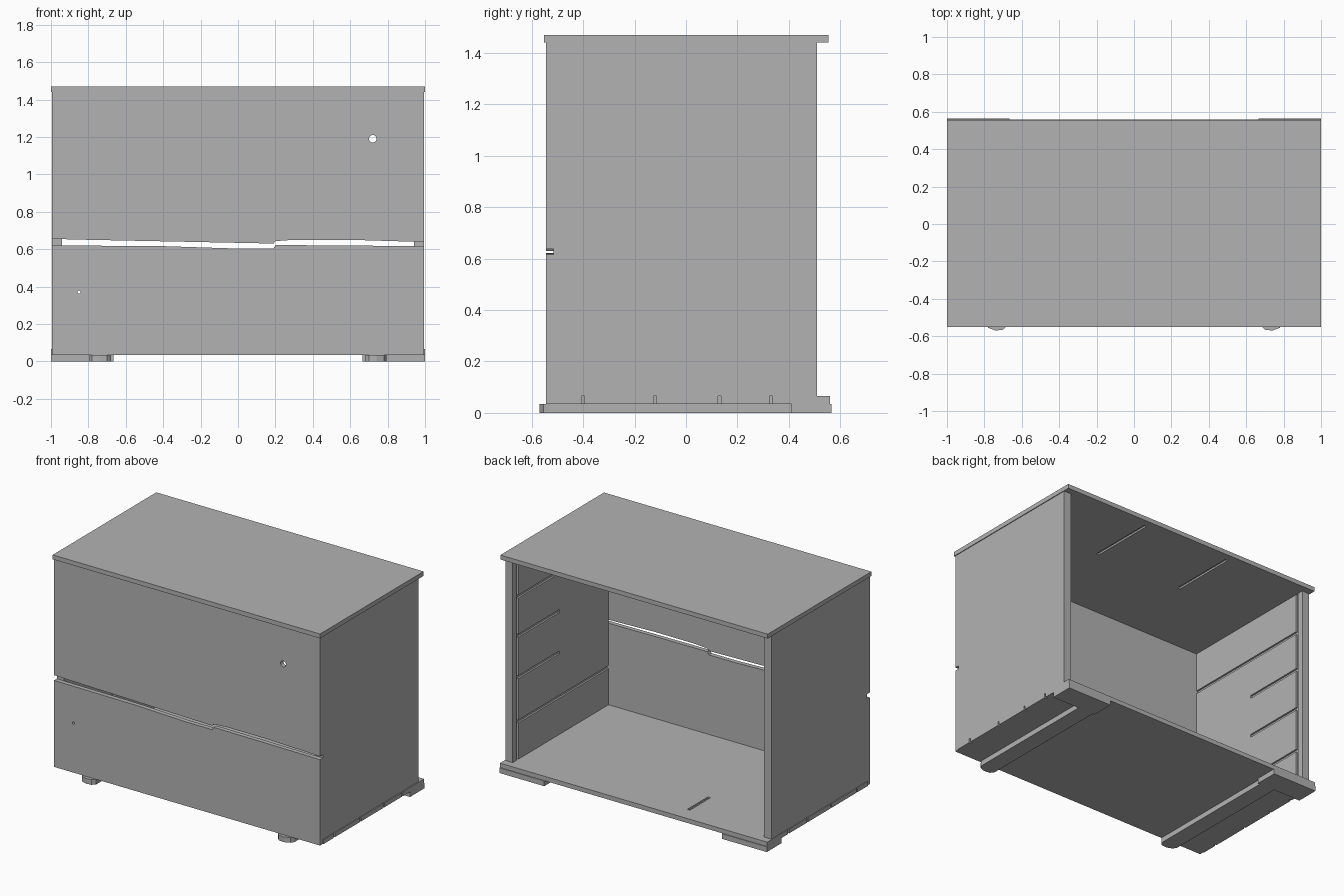
import bpy, bmesh, math
from mathutils import Matrix, Vector

cube = bpy.data.objects.get("Cube")
if cube:
    bpy.data.objects.remove(cube, do_unlink=True)

grey = bpy.data.materials.new("plain_grey")
grey.use_nodes = True
COLOUR = (0.45, 0.45, 0.45, 1)
grey.diffuse_color = COLOUR
grey.node_tree.nodes["Principled BSDF"].inputs["Base Color"].default_value = COLOUR


def finish(name, bm):
    bmesh.ops.recalc_face_normals(bm, faces=bm.faces)
    mesh = bpy.data.meshes.new(name)
    bm.to_mesh(mesh)
    bm.free()
    mesh.materials.append(grey)
    obj = bpy.data.objects.new(name, mesh)
    bpy.context.collection.objects.link(obj)
    return obj


def add_box(bm, x, y, z):
    size = Vector((x[1] - x[0], y[1] - y[0], z[1] - z[0]))
    centre = Vector((sum(x), sum(y), sum(z))) / 2
    matrix = Matrix.Translation(centre) @ Matrix.Diagonal(size).to_4x4()
    bmesh.ops.create_cube(bm, size=1, matrix=matrix)


def box(name, x, y, z):
    bm = bmesh.new()
    add_box(bm, x, y, z)
    return finish(name, bm)


def extrude(name, outline, to_point, offset):
    bm = bmesh.new()
    face = bm.faces.new([bm.verts.new(to_point(a, b)) for a, b in outline])
    out = bmesh.ops.extrude_face_region(bm, geom=[face])
    verts = [v for v in out["geom"] if isinstance(v, bmesh.types.BMVert)]
    bmesh.ops.translate(bm, vec=offset, verts=verts)
    return finish(name, bm)


def cut(obj, boxes=(), holes=()):
    """Carve grooves and round front-to-back holes out of a panel."""
    for spec in list(boxes) + list(holes):
        bm = bmesh.new()
        if spec in holes:
            x, z, radius = spec
            matrix = Matrix.Translation((x, FRONT, z)) @ Matrix.Rotation(math.pi / 2, 4, 'X')
            bmesh.ops.create_cone(bm, cap_ends=True, segments=24, radius1=radius,
                                  radius2=radius, depth=0.2, matrix=matrix)
        else:
            add_box(bm, *spec)
        cutter = finish("cutter", bm)
        cutter.hide_render = True
        mod = obj.modifiers.new("cut", 'BOOLEAN')
        mod.operation = 'DIFFERENCE'
        mod.solver = 'EXACT'
        mod.object = cutter
        bpy.context.view_layer.objects.active = obj
        bpy.ops.object.modifier_apply(modifier=mod.name)
        bpy.data.objects.remove(cutter, do_unlink=True)


FRONT, BACK = -0.545, 0.51
INNER, OUTER = 0.94, 0.995
PANEL_BACK = -0.515
FLOOR, CEILING, TOP = 0.065, 1.44, 1.47

# Top board with two shallow grooves underneath
top = box("top_board", (-1, 1), (-0.552, 0.555), (CEILING, TOP))
cut(top, [((s * 0.33 - 0.01, s * 0.33 + 0.01), (0.04, 0.5), (CEILING - 0.02, CEILING + 0.012))
          for s in (-1, 1)])

# Base board with a floor slot and small edge notches
base = box("base_board", (-1, 1), (PANEL_BACK, 0.56), (0.035, FLOOR))
notches = [((s * 0.992 - 0.01, s * 0.992 + 0.01), (y - 0.006, y + 0.006), (0.02, 0.08))
           for s in (-1, 1) for y in (-0.4, -0.12, 0.13, 0.33)]
cut(base, notches + [((-0.345, -0.325), (0.23, 0.45), (0.053, 0.08))])

# Side walls with shelf grooves and a back panel groove
for side, name in ((1, "left_wall"), (-1, "right_wall")):
    wall = box(name, sorted((side * INNER, side * OUTER)), (PANEL_BACK, BACK), (FLOOR, CEILING))
    depth = sorted((side * (INNER - 0.02), side * (INNER + 0.012)))
    grooves = [(depth, (0.45, 0.47), (FLOOR - 0.01, CEILING + 0.01))]
    for z, start in ((1.165, -0.6), (0.9, 0.01), (0.62, 0.01), (0.32, -0.6)):
        grooves.append((depth, (start, 0.46), (z - 0.01, z + 0.01)))
    cut(wall, grooves)


# Front panels with an uneven stepped gap between them
def front_point(x, z):
    return (x, FRONT, z)


thickness = (0, PANEL_BACK - FRONT, 0)
upper = extrude("upper_front", [
    (-OUTER, CEILING), (-OUTER, 0.655), (-0.8, 0.65), (0.19, 0.63), (0.2, 0.643),
    (0.3, 0.65), (0.6, 0.65), (OUTER, 0.638), (OUTER, CEILING)], front_point, thickness)
lower = extrude("lower_front", [
    (-OUTER, 0.035), (-OUTER, 0.62), (-0.4, 0.616), (0.0, 0.603), (0.19, 0.603),
    (0.2, 0.622), (0.5, 0.62), (OUTER, 0.616), (OUTER, 0.035)], front_point, thickness)
cut(upper, holes=[(0.72, 1.19, 0.02)])
cut(lower, holes=[(-0.85, 0.37, 0.008)])

# Runners with blunted front ends, and wide blocks at the back corners
for side, name in ((1, "left"), (-1, "right")):
    extrude(name + "_runner", [
        (0.68, 0.41), (0.68, -0.545), (0.7, -0.565), (0.74, -0.57), (0.78, -0.555),
        (0.795, -0.53), (0.795, 0.41)], lambda x, y: (side * x, y, 0), (0, 0, 0.035))
    box(name + "_back_foot", sorted((side * 0.665, side * 1)), (0.41, 0.565), (0, 0.035))
